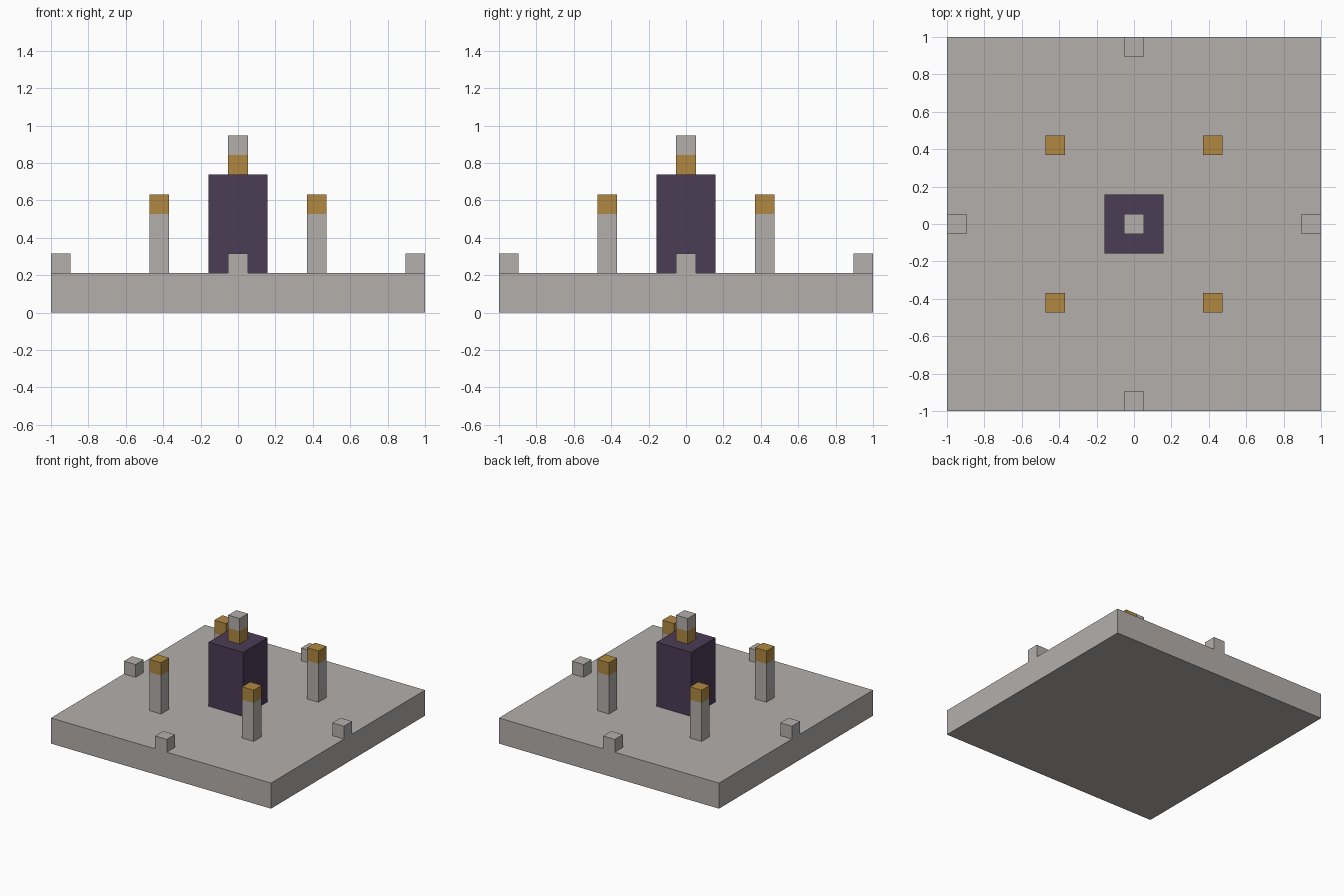
import bpy
import bmesh
from mathutils import Matrix, Vector

cube = bpy.data.objects.get("Cube")
if cube:
    bpy.data.objects.remove(cube, do_unlink=True)

U = 2 / 19  # one block; the base is nineteen blocks wide


def material(name, color):
    mat = bpy.data.materials.new(name)
    mat.use_nodes = True
    mat.diffuse_color = (*color, 1)
    bsdf = mat.node_tree.nodes["Principled BSDF"]
    bsdf.inputs["Base Color"].default_value = (*color, 1)
    return mat


stone = material("pale_stone", (0.451, 0.429, 0.413))
gold = material("gold", (0.434, 0.25, 0.054))
purple = material("dark_purple", (0.07, 0.045, 0.093))


def block(name, mat, x, y, bottom, width, height):
    """Square block, measured in block units, standing at the given bottom."""
    bm = bmesh.new()
    bmesh.ops.create_cube(bm, size=1, matrix=Matrix.Diagonal((width * U, width * U, height * U, 1)))
    mesh = bpy.data.meshes.new(name)
    bm.to_mesh(mesh)
    bm.free()
    mesh.materials.append(mat)
    obj = bpy.data.objects.new(name, mesh)
    obj.location = Vector((x, y, bottom + height / 2)) * U
    bpy.context.collection.objects.link(obj)
    return obj


# Base slab
block("base", stone, 0, 0, 0, 19, 2)

# Central pillar with its two-part finial
block("central_pillar", purple, 0, 0, 2, 3, 5)
block("finial_collar", gold, 0, 0, 7, 1, 1)
block("finial_tip", stone, 0, 0, 8, 1, 1)

# Four posts with gold caps around the pillar
for side, x in (("left", 4), ("right", -4)):
    for end, y in (("front", -4), ("back", 4)):
        block(f"{end}_{side}_post", stone, x, y, 2, 1, 3)
        block(f"{end}_{side}_post_cap", gold, x, y, 5, 1, 1)

# Small markers at the middle of each edge
for side, x, y in (("front", 0, -9), ("back", 0, 9), ("left", 9, 0), ("right", -9, 0)):
    block(f"{side}_edge_marker", stone, x, y, 2, 1, 1)
